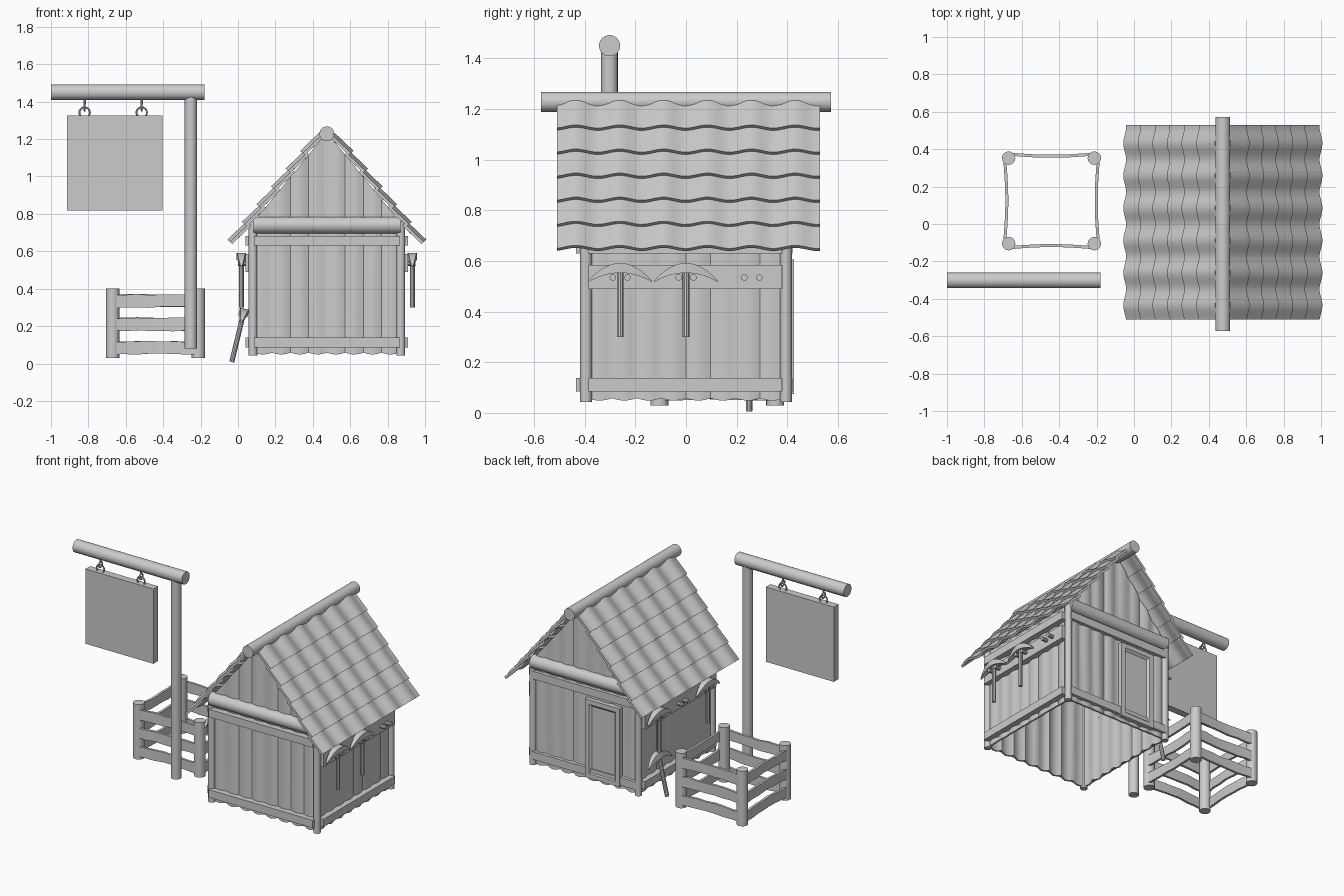
import bpy, bmesh, math, random
from mathutils import Vector as V

if "Cube" in bpy.data.objects:
    bpy.data.objects.remove(bpy.data.objects["Cube"])

random.seed(4)
CX = 0.475  # centre line of the hut


def loft(name, rings, closed=False):
    """Skin a row of equal-sized rings, capping both ends."""
    bm = bmesh.new()
    vs = [[bm.verts.new(p) for p in r] for r in rings]
    n = len(vs[0])
    pairs = list(zip(vs, vs[1:])) + ([(vs[-1], vs[0])] if closed else [])
    for a, b in pairs:
        for i in range(n):
            j = (i + 1) % n
            bm.faces.new((a[i], a[j], b[j], b[i]))
    if not closed:
        bm.faces.new(vs[0])
        bm.faces.new(vs[-1])
    bmesh.ops.recalc_face_normals(bm, faces=bm.faces[:])
    me = bpy.data.meshes.new(name)
    bm.to_mesh(me)
    bm.free()
    ob = bpy.data.objects.new(name, me)
    bpy.context.collection.objects.link(ob)
    return ob


def rod(name, a, b, r, n=16):
    a, b = V(a), V(b)
    d = (b - a).normalized()
    u = d.orthogonal().normalized()
    w = d.cross(u)
    ang = [2 * math.pi * i / n for i in range(n)]
    return loft(name, [[c + r * (math.cos(t) * u + math.sin(t) * w) for t in ang] for c in (a, b)])


def box(name, x0, x1, y0, y1, z0, z1):
    return loft(name, [[(x0, y0, z), (x1, y0, z), (x1, y1, z), (x0, y1, z)] for z in (z0, z1)])


def torus(name, c, u, w, R, r):
    c, u, w = V(c), V(u), V(w)
    ax = u.cross(w)
    rings = []
    for i in range(20):
        t = 2 * math.pi * i / 20
        d = math.cos(t) * u + math.sin(t) * w
        rings.append([c + d * (R + r * math.cos(k * math.pi / 4)) + ax * r * math.sin(k * math.pi / 4)
                      for k in range(8)])
    return loft(name, rings, True)


# ---- hanging sign ----
SY = -0.302
rod("sign_beam", (-1, SY, 1.45), (-0.18, SY, 1.45), 0.042, 20)
rod("sign_post", (-0.252, SY, 0.08), (-0.252, SY, 1.43), 0.033)
box("sign_board", -0.915, -0.405, SY - 0.025, SY + 0.025, 0.818, 1.325)
for x in (-0.82, -0.515):
    rod("hook_stem", (x, SY, 1.42), (x, SY, 1.385), 0.006, 8)
    torus("hook_eye", (x, SY, 1.37), (0, 1, 0), (0, 0, 1), 0.018, 0.005)
    torus("hook_ring", (x, SY, 1.342), (1, 0, 0), (0, 0, 1), 0.028, 0.005)

# ---- little fenced pen ----
FX, FY = (-0.67, -0.212), (-0.105, 0.352)
for x in FX:
    for y in FY:
        rod("pen_post", (x, y, 0.03), (x, y, 0.402), 0.036)


def rail(name, a, b, out, z):
    a, b, out = V(a), V(b), V(out)
    rings = []
    for i in range(8):
        f = i / 7
        c = a.lerp(b, f) + out * (0.022 - 0.012 * math.sin(math.pi * f))
        lo, hi = (z + s * 0.034 + random.uniform(-0.004, 0.004) for s in (-1, 1))
        rings.append([(*(c + out * o).xy, h) for o, h in ((-.008, lo), (.008, lo), (.008, hi), (-.008, hi))])
    loft(name, rings)


for z in (0.085, 0.21, 0.335):
    for y, s in zip(FY, (-1, 1)):
        rail("pen_rail", (FX[0], y, 0), (FX[1], y, 0), (0, s, 0), z)
    for x, s in zip(FX, (-1, 1)):
        rail("pen_rail", (x, FY[0], 0), (x, FY[1], 0), (s, 0, 0), z)


# ---- hut walls: thin sheets of bulging boards; the hut is open underneath ----
def plank_wall(name, to_world, top):
    rings = []
    for i in range(33):
        u = -0.39 + 0.78 * i / 32
        bulge = (0, 0.7, 1, 0.7)[i % 4]
        d = 0.39 + 0.011 * bulge + random.uniform(-0.002, 0.002)
        lo = 0.058 - 0.01 * bulge
        rings.append([to_world(u, dd, z) for dd, z in ((d, lo), (d, top(u)), (d - .012, top(u)), (d - .012, lo))])
    loft(name, rings)


def gable(u):
    return 1.235 - 1.22 * abs(u)


for s, nm in ((-1, "front"), (1, "back")):
    plank_wall(nm + "_wall", lambda u, d, z: (CX + u, s * d, z), gable)
    rod(nm + "_gable_log", (CX - 0.393, s * 0.395, 0.74), (CX + 0.393, s * 0.395, 0.74), 0.045, 20)
    for z0 in (0.085, 0.63):
        y0, y1 = sorted((s * 0.39, s * (0.435 if s < 0 else 0.42)))
        box(nm + "_trim", CX - 0.39, CX + 0.39, y0, y1, z0, z0 + 0.053)
for s, nm in ((-1, "left"), (1, "right")):
    plank_wall(nm + "_wall", lambda u, d, z: (CX + s * d, u, z), lambda u: 0.735)
    for z0, h in ((0.085, 0.053), (0.63, 0.053), (0.49, 0.095)):
        x0, x1 = sorted((CX + s * 0.39, CX + s * 0.435))
        box(nm + ("_tool_rack" if h > 0.06 else "_trim"), x0, x1, -0.385, 0.38, z0, z0 + h)
    for t in (-1, 1):
        rod("corner_post", (CX + s * 0.395, t * 0.395, 0.043), (CX + s * 0.395, t * 0.395, 0.76), 0.023)

# ---- back door: frame with an inset bevelled panel ----
dx0, dx1, dz0, dz1 = 0.2, 0.46, 0.075, 0.605
rings = [[(dx0 + i, y, dz0 + i), (dx1 - i, y, dz0 + i), (dx1 - i, y, dz1 - i), (dx0 + i, y, dz1 - i)]
         for i, y in ((0, 0.39), (0, 0.427), (0.03, 0.427), (0.045, 0.412))]
loft("back_door", rings)


# ---- pickaxes and their pegs ----
def pick(top, axis):
    """axis runs up the handle, top is the crest of the head."""
    top, axis = V(top), V(axis).normalized()
    side = axis.cross(V((0, 1, 0)))
    rod("pick_handle", top - axis * 0.03, top - axis * 0.293, 0.0135, 10)
    rings = []
    for i in range(13):
        f = -1 + i / 6
        w = 0.022 * (1 - abs(f)) ** 0.6 + 0.003
        hi = top + V((0, 0.126 * f, 0)) - axis * 0.07 * f * f
        th = 0.034 * (1 - f * f) + 0.005
        rings.append([hi + side * w, hi - side * w, hi - side * w - axis * th, hi + side * w - axis * th])
    loft("pick_head", rings)


for s in (-1, 1):
    for y in (-0.26, 0, 0.26):
        for d in (-0.029, 0.029):
            rod("peg", (CX + s * 0.42, y + d, 0.535), (CX + s * 0.475, y + d, 0.535), 0.013, 10)
        if (s, y) not in ((1, 0.26), (-1, 0)):
            pick((CX + s * 0.457, y, 0.592), (0, 0, 1))
pick((0.035, 0.25, 0.293), (0.24, 0, 1))  # the one leaning on the wall

# ---- roof: six overlapping wavy tile rows per side, plus ridge log ----
N = 48
ys = [-0.51 + 1.04 * i / N for i in range(N + 1)]
for s, nm in ((-1, "left"), (1, "right")):
    for row in range(6):
        t1 = 0.145 + 0.1228 * row
        corners = ((t1 - 0.14, -0.015), (t1, 0.002), (t1, -0.014), (t1 - 0.14, -0.031))
        rings = []
        for y in ys:
            w = 0.010 * math.cos(2 * math.pi * (y + 0.435) / 0.1733)
            rings.append([(CX + s * (0.042 + t * 0.634 + (o + w) * 0.774), y,
                           1.242 - t * 0.774 + (o + w) * 0.634) for t, o in corners])
        loft(f"{nm}_roof_row", rings)
rod("ridge_log", (CX, -0.573, 1.228), (CX, 0.573, 1.228), 0.04, 20)

bpy.ops.object.select_all(action='SELECT')
bpy.context.view_layer.objects.active = bpy.context.scene.objects[0]
bpy.ops.object.shade_smooth_by_angle(angle=math.radians(35))
